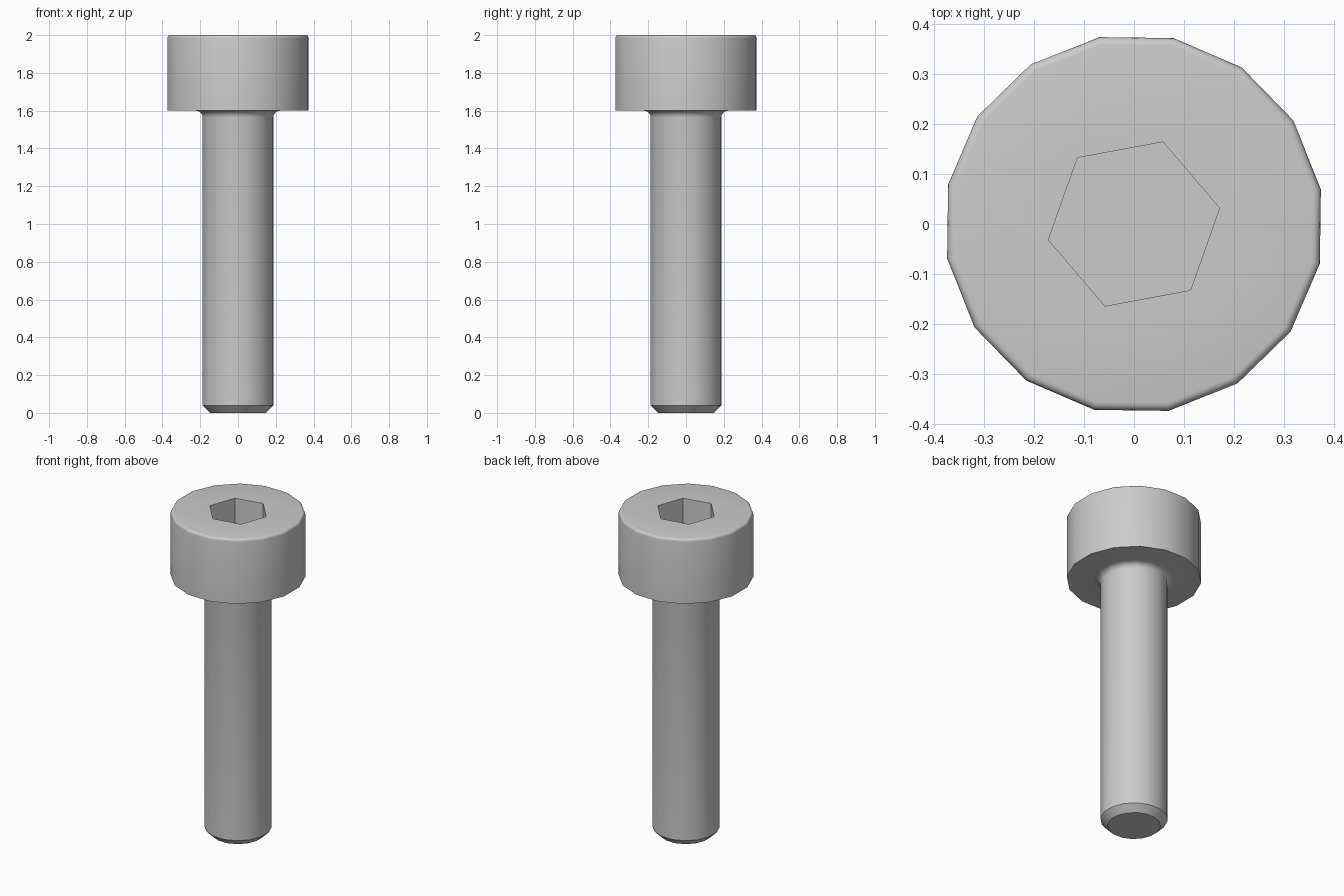
import bpy
import bmesh
from math import sin, cos, pi, radians

cube = bpy.data.objects.get("Cube")
if cube:
    bpy.data.objects.remove(cube, do_unlink=True)

SIDES = 16
TURN = radians(10.5)
HEAD_R, SHAFT_R, HEX_R = 0.38, 0.19, 0.174
HEAD_Z, TOP_Z, SOCKET_Z = 1.6, 2.0, 1.8
FILLET, ROUND, CHAMFER = 0.036, 0.016, 0.04
STEPS = 4

# Steel colour
steel = bpy.data.materials.new("steel_grey")
steel.use_nodes = True
colour = (0.6, 0.6, 0.6, 1)
steel.diffuse_color = colour
steel.node_tree.nodes["Principled BSDF"].inputs["Base Color"].default_value = colour

bm = bmesh.new()


def ring(radius, z, sides):
    """Ring of vertices around the screw axis."""
    angles = [TURN + 2 * pi * i / sides for i in range(sides)]
    return [bm.verts.new((radius * cos(a), radius * sin(a), z)) for a in angles]


def wall(low, high):
    """Band of quads between two matching rings."""
    n = len(low)
    for i in range(n):
        j = (i + 1) % n
        bm.faces.new((low[i], low[j], high[j], high[i]))


def loop_edges(loop):
    return [bm.edges.get((v, loop[(i + 1) % len(loop)])) or
            bm.edges.new((v, loop[(i + 1) % len(loop)])) for i, v in enumerate(loop)]


quarter = [pi / 2 * i / STEPS for i in range(STEPS + 1)]

# Outline: chamfered tip, shaft, fillet under the head, head with rounded rim
profile = [(SHAFT_R - CHAMFER, 0), (SHAFT_R, CHAMFER)]
profile += [(SHAFT_R + FILLET * (1 - cos(a)), HEAD_Z - FILLET * (1 - sin(a))) for a in quarter]
profile += [(HEAD_R, HEAD_Z)]
profile += [(HEAD_R - ROUND * (1 - cos(a)), TOP_Z - ROUND * (1 - sin(a))) for a in quarter]

rings = [ring(r, z, SIDES) for r, z in profile]
for low, high in zip(rings, rings[1:]):
    wall(low, high)
bm.faces.new(rings[0][::-1])

# Hexagonal socket
floor = ring(HEX_R, SOCKET_Z, 6)
mouth = ring(HEX_R, TOP_Z, 6)
wall(mouth, floor)
bm.faces.new(floor)

# Flat top around the socket
bmesh.ops.triangle_fill(bm, use_beauty=True, normal=(0, 0, 1),
                        edges=loop_edges(rings[-1]) + loop_edges(mouth))
bmesh.ops.recalc_face_normals(bm, faces=bm.faces[:])

mesh = bpy.data.meshes.new("socket_head_screw")
bm.to_mesh(mesh)
bm.free()
mesh.materials.append(steel)
screw = bpy.data.objects.new("socket_head_screw", mesh)
bpy.context.collection.objects.link(screw)

# Smooth rounded sides, crisp edges
bpy.ops.object.select_all(action="DESELECT")
screw.select_set(True)
bpy.context.view_layer.objects.active = screw
bpy.ops.object.shade_smooth_by_angle(angle=radians(30))
